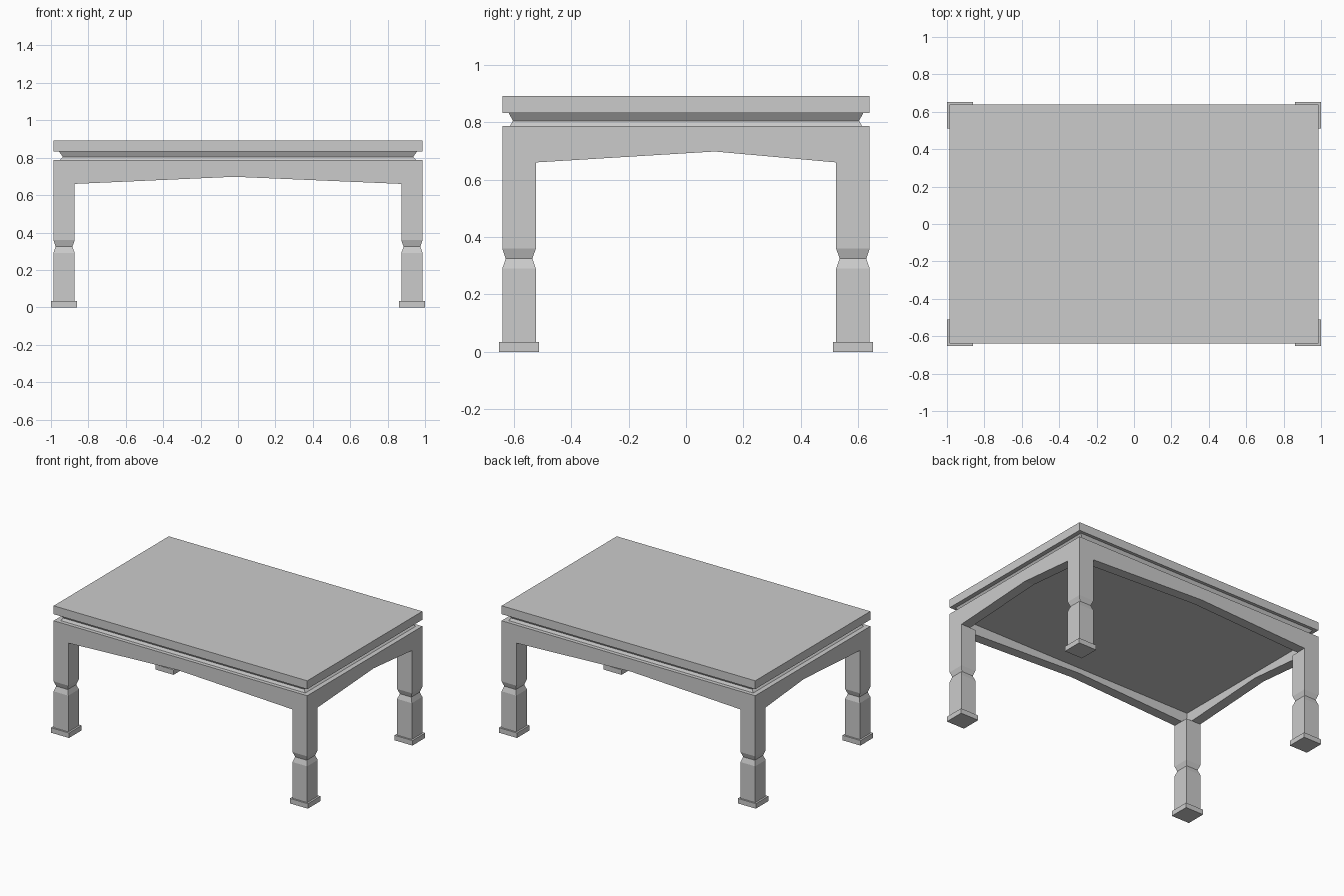
import bpy, bmesh

if "Cube" in bpy.data.objects:
    bpy.data.objects.remove(bpy.data.objects["Cube"])

HX, HY = 0.987, 0.64          # half size of table top
LEG_TOP, APRON_TOP = 0.66, 0.787
UNDERSIDE = 0.735             # panel seen from below
T = 0.07                      # apron thickness


def make_object(name, bm):
    bmesh.ops.recalc_face_normals(bm, faces=bm.faces)
    mesh = bpy.data.meshes.new(name)
    bm.to_mesh(mesh)
    bm.free()
    obj = bpy.data.objects.new(name, mesh)
    bpy.context.collection.objects.link(obj)
    return obj


def stacked(name, cx, cy, sections):
    """Solid made of stacked rectangles: (half x, half y, z)."""
    bm = bmesh.new()
    rings = [[bm.verts.new((cx + sx * hx, cy + sy * hy, z))
              for sx, sy in ((-1, -1), (1, -1), (1, 1), (-1, 1))]
             for hx, hy, z in sections]
    for a, b in zip(rings, rings[1:]):
        for i in range(4):
            j = (i + 1) % 4
            bm.faces.new((a[i], a[j], b[j], b[i]))
    bm.faces.new(rings[0][::-1])
    bm.faces.new(rings[-1])
    return make_object(name, bm)


# Table top, with the grooved waist and inner panel beneath it
stacked("table_top", 0, 0, [(HX, HY, 0.833), (HX, HY, 0.892)])
stacked("waist_moulding", 0, 0, [(HX - T, HY - T, UNDERSIDE), (HX - T, HY - T, APRON_TOP),
                                 (0.953, 0.613, APRON_TOP), (0.937, 0.603, 0.805),
                                 (0.957, 0.618, 0.833)])

# Apron: closed frame with a shallow pointed arch on each side
PX, PY = -0.02, 0.10
IX, IY = 0.873, 0.523
PEAK_Z = 0.698
outline = [(-HX, -HY, LEG_TOP), (-IX, -HY, LEG_TOP), (PX, -HY, PEAK_Z), (IX, -HY, LEG_TOP),
           (HX, -HY, LEG_TOP), (HX, -IY, LEG_TOP), (HX, PY, PEAK_Z), (HX, IY, LEG_TOP),
           (HX, HY, LEG_TOP), (IX, HY, LEG_TOP), (PX, HY, PEAK_Z), (-IX, HY, LEG_TOP),
           (-HX, HY, LEG_TOP), (-HX, IY, LEG_TOP), (-HX, PY, PEAK_Z), (-HX, -IY, LEG_TOP)]
bm = bmesh.new()
columns = []
for x, y, z in outline:
    ix = max(-HX + T, min(HX - T, x))
    iy = max(-HY + T, min(HY - T, y))
    columns.append([bm.verts.new(p) for p in
                    ((x, y, z), (x, y, APRON_TOP), (ix, iy, APRON_TOP), (ix, iy, z))])
for i, a in enumerate(columns):
    b = columns[(i + 1) % len(columns)]
    for k in range(4):
        m = (k + 1) % 4
        bm.faces.new((a[k], b[k], b[m], a[m]))
make_object("apron", bm)

# Four legs with a pinched ring, each on a square foot
LX, LY = (HX + IX) / 2, (HY + IY) / 2
W, D, PINCH = (HX - IX) / 2, (HY - IY) / 2, 0.012
for side, sx in (("left", -1), ("right", 1)):
    for end, sy in (("front", -1), ("back", 1)):
        stacked(f"{end}_{side}_leg", sx * LX, sy * LY,
                [(W, D, 0.035), (W, D, 0.29), (W - PINCH, D - PINCH, 0.325),
                 (W, D, 0.36), (W, D, LEG_TOP)])
        stacked(f"{end}_{side}_foot", sx * LX, sy * LY,
                [(0.07, 0.07, 0), (0.07, 0.07, 0.035)])
